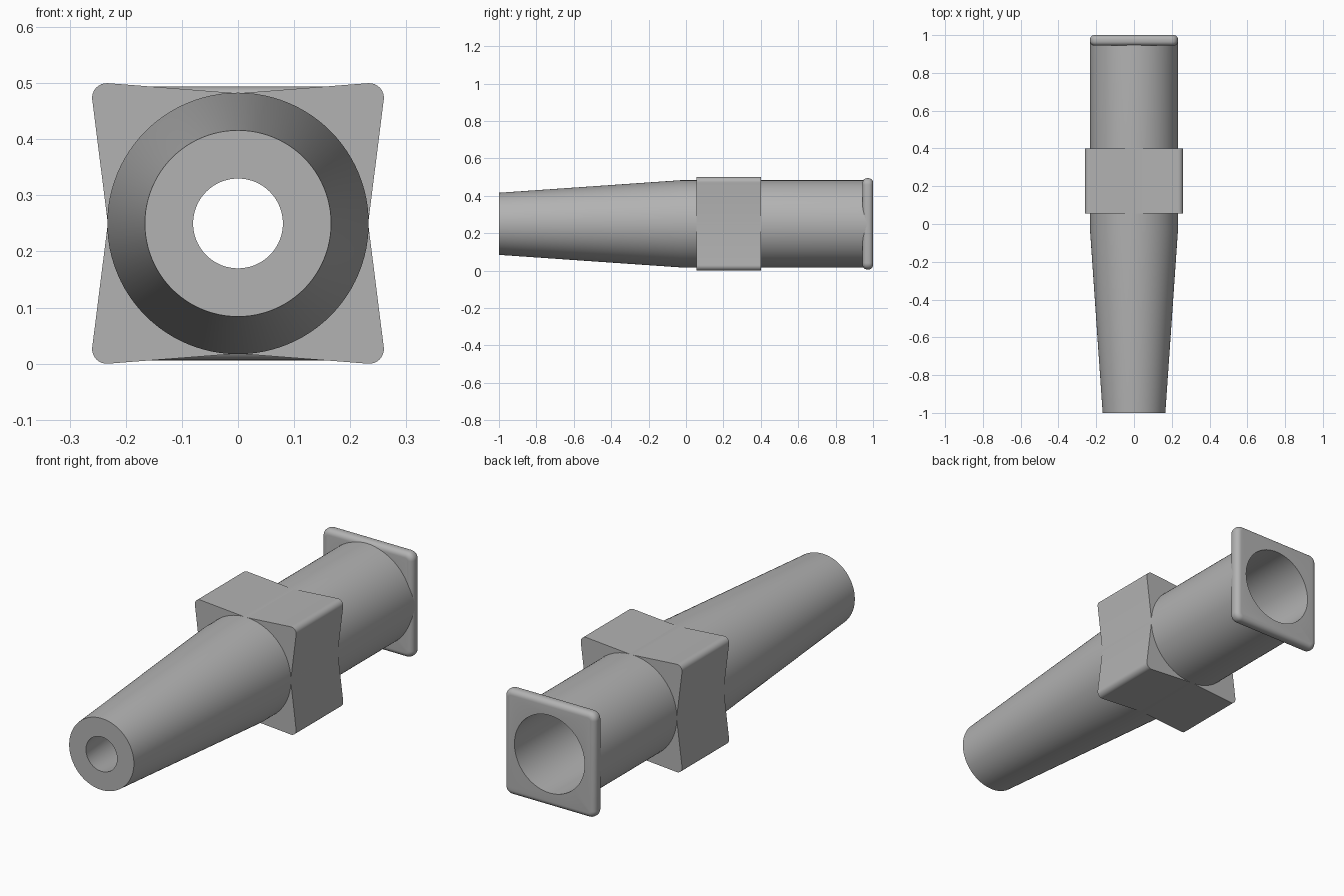
import bpy
import bmesh
import math
from mathutils import Matrix

if "Cube" in bpy.data.objects:
    bpy.data.objects.remove(bpy.data.objects["Cube"], do_unlink=True)

AXIS_Z = 0.25
BORE = 0.18
SEGMENTS = 96

grey = bpy.data.materials.new("plain grey")
grey.use_nodes = True
COLOUR = (0.45, 0.45, 0.45, 1)
grey.diffuse_color = COLOUR
grey.node_tree.nodes["Principled BSDF"].inputs["Base Color"].default_value = COLOUR


def add_part(name, bm):
    bmesh.ops.recalc_face_normals(bm, faces=bm.faces)
    mesh = bpy.data.meshes.new(name)
    bm.to_mesh(mesh)
    bm.free()
    mesh.materials.append(grey)
    obj = bpy.data.objects.new(name, mesh)
    bpy.context.collection.objects.link(obj)
    return obj


def select_only(obj):
    bpy.ops.object.select_all(action="DESELECT")
    obj.select_set(True)
    bpy.context.view_layer.objects.active = obj


def smooth(obj, angle):
    select_only(obj)
    bpy.ops.object.shade_smooth_by_angle(angle=math.radians(angle))


def cut_bore(obj, radius):
    """Cut a round hole along y through a part."""
    bm = bmesh.new()
    turn = Matrix.Translation((0, 0, AXIS_Z)) @ Matrix.Rotation(math.pi / 2, 4, "X")
    bmesh.ops.create_cone(bm, cap_ends=True, segments=SEGMENTS, radius1=radius,
                          radius2=radius, depth=4, matrix=turn)
    cutter = add_part("bore_cutter", bm)
    cutter.hide_render = True
    mod = obj.modifiers.new("bore", "BOOLEAN")
    mod.operation = "DIFFERENCE"
    mod.solver = "EXACT"
    mod.object = cutter
    select_only(obj)
    bpy.ops.object.modifier_apply(modifier=mod.name)
    bpy.data.objects.remove(cutter, do_unlink=True)


# Hollow tapered sleeve: closed (radius, y) profile turned about the y axis
profile = [(0.08, -1), (0.166, -1), (0.233, -0.03), (0.233, 0.975),
           (BORE, 0.975), (BORE, -0.03)]
bm = bmesh.new()
rings = []
for i in range(SEGMENTS):
    a = math.tau * i / SEGMENTS
    rings.append([bm.verts.new((r * math.cos(a), y, AXIS_Z + r * math.sin(a)))
                  for r, y in profile])
for i, ring in enumerate(rings):
    after = rings[(i + 1) % SEGMENTS]
    for j in range(len(profile)):
        k = (j + 1) % len(profile)
        bm.faces.new((ring[j], ring[k], after[k], after[j]))
smooth(add_part("sleeve", bm), 30)

# Square collar with pinched sides and rounded corners
corner_r, waist = 0.026, 0.232
quarter = [(waist, 0)]
for i in range(9):
    a = math.radians(-7 + 101 * i / 8)
    quarter.append((0.26 - corner_r + corner_r * math.cos(a),
                    0.25 - corner_r + corner_r * math.sin(a)))
quarter.append((0, waist))
half = quarter + [(-x, z) for x, z in reversed(quarter[:-1])]
outline = half + [(x, -z) for x, z in reversed(half[1:-1])]
bm = bmesh.new()
front = bm.faces.new([bm.verts.new((x, 0.055, AXIS_Z + z)) for x, z in outline])
back = bmesh.ops.extrude_face_region(bm, geom=[front])["geom"]
bmesh.ops.translate(bm, vec=(0, 0.345, 0),
                    verts=[v for v in back if isinstance(v, bmesh.types.BMVert)])
collar = add_part("collar", bm)
cut_bore(collar, 0.21)
smooth(collar, 30)

# Rounded square flange around the back opening
bm = bmesh.new()
bmesh.ops.create_cube(bm, size=1, matrix=Matrix.Translation((0, 0.972, AXIS_Z))
                      @ Matrix.Diagonal((0.466, 0.056, 0.488, 1)))
posts = [e for e in bm.edges if abs(e.verts[0].co.y - e.verts[1].co.y) > 0.01]
bmesh.ops.bevel(bm, geom=posts, offset=0.035, segments=8, profile=0.5,
                affect="EDGES")
rims = [e for e in bm.edges if abs(e.verts[0].co.y - e.verts[1].co.y) < 0.01]
bmesh.ops.bevel(bm, geom=rims, offset=0.024, segments=6, profile=0.5,
                affect="EDGES")
flange = add_part("flange", bm)
cut_bore(flange, BORE)
smooth(flange, 40)
